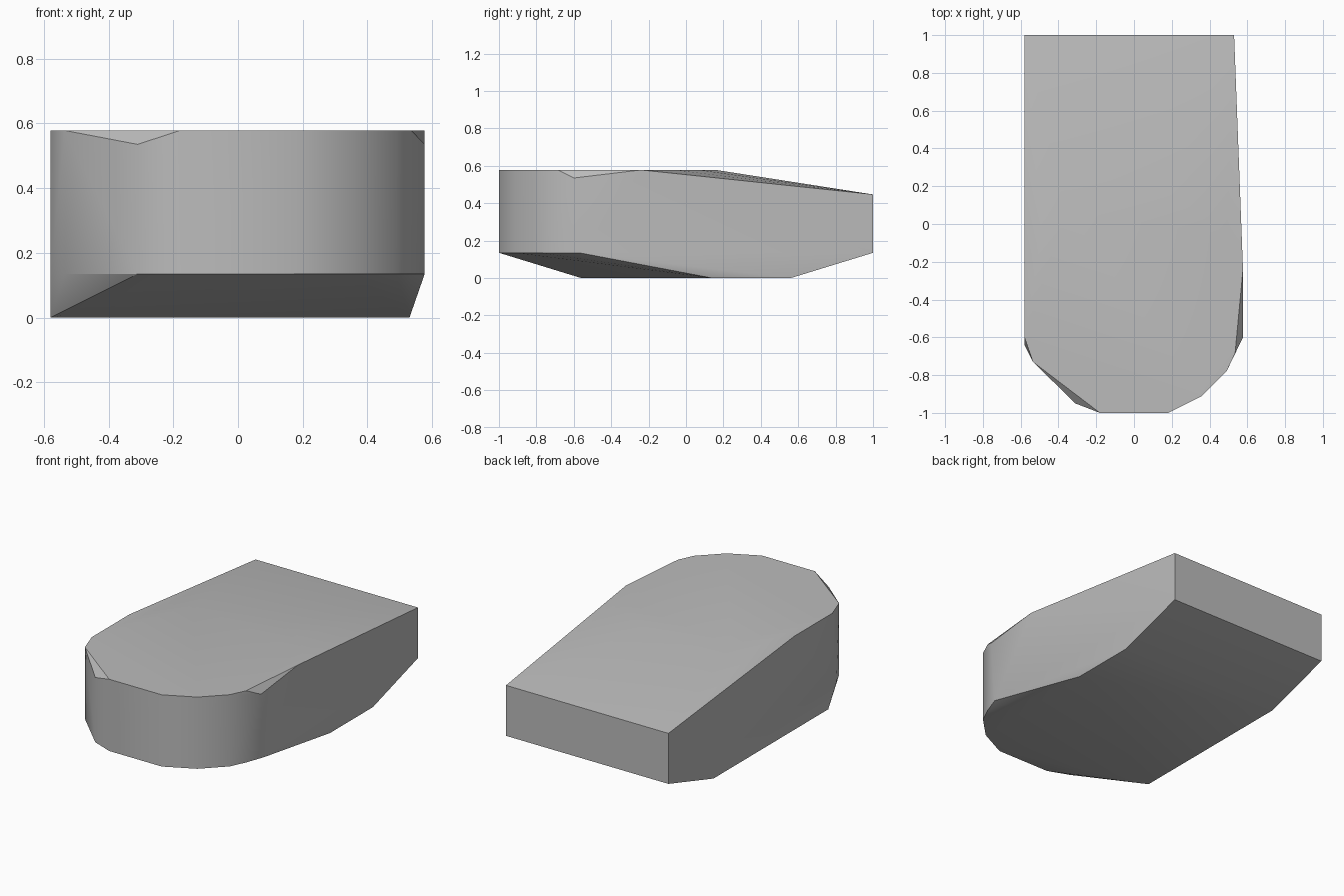
import bpy
import bmesh
import math

default_cube = bpy.data.objects.get("Cube")
if default_cube:
    bpy.data.objects.remove(default_cube, do_unlink=True)

# One plain grey material
grey = bpy.data.materials.new("plain_grey")
grey.use_nodes = True
colour = (0.5, 0.5, 0.5, 1)
grey.diffuse_color = colour
grey.node_tree.nodes["Principled BSDF"].inputs["Base Color"].default_value = colour

TOP, NOTCH, BACK_TOP, RIM, FLOOR = 0.578, 0.535, 0.447, 0.135, 0.0
LEFT, RIGHT, BACK_X = 0.577, -0.58, 0.53
CENTRE_Y = -0.42


def level(z, outline):
    return [(x, y, z) for x, y in outline]


# Rounded nose, shared by the roof and the lower rim
nose_left = [(0.18, -1), (0.36, -0.91), (0.49, -0.78), (0.535, -0.685)]
nose_right = [(-0.18, -1), (-0.535, -0.73)]

# Rear half of the round roof, mirrored about its centre line
rear_arc = [(s * x, CENTRE_Y + d) for s in (1, -1)
            for x, d in ((0.18, 0.58), (0.36, 0.49), (0.49, 0.36))]

roof = level(TOP, nose_left + nose_right + rear_arc
             + [(LEFT, -0.24), (RIGHT, -0.23), (RIGHT, -0.6)])
notches = level(NOTCH, [(LEFT, -0.6), (-0.31, -0.95)])
rim = level(RIM, nose_left + nose_right
            + [(LEFT, -0.57), (-0.31, -0.95), (RIGHT, -0.64)])
floor = level(FLOOR, [(BACK_X, 0.14), (BACK_X, 0.56),
                      (RIGHT, 0.56), (RIGHT, -0.56)])
back = [(x, 1, z) for x in (BACK_X, RIGHT) for z in (RIM, BACK_TOP)]

# Faceted body wrapped around the outlines
bm = bmesh.new()
for point in roof + notches + rim + floor + back:
    bm.verts.new(point)
hull = bmesh.ops.convex_hull(bm, input=bm.verts)
loose = [v for v in bm.verts if not v.link_faces]
bmesh.ops.delete(bm, geom=loose, context='VERTS')
bmesh.ops.dissolve_limit(bm, angle_limit=math.radians(0.5),
                         verts=bm.verts, edges=bm.edges)
bmesh.ops.recalc_face_normals(bm, faces=bm.faces)

mesh = bpy.data.meshes.new("rounded_block")
bm.to_mesh(mesh)
bm.free()
mesh.materials.append(grey)
body = bpy.data.objects.new("rounded_block", mesh)
bpy.context.collection.objects.link(body)

# Soft nose, crisp rims
bpy.ops.object.select_all(action='DESELECT')
body.select_set(True)
bpy.context.view_layer.objects.active = body
bpy.ops.object.shade_smooth_by_angle(angle=math.radians(30))
